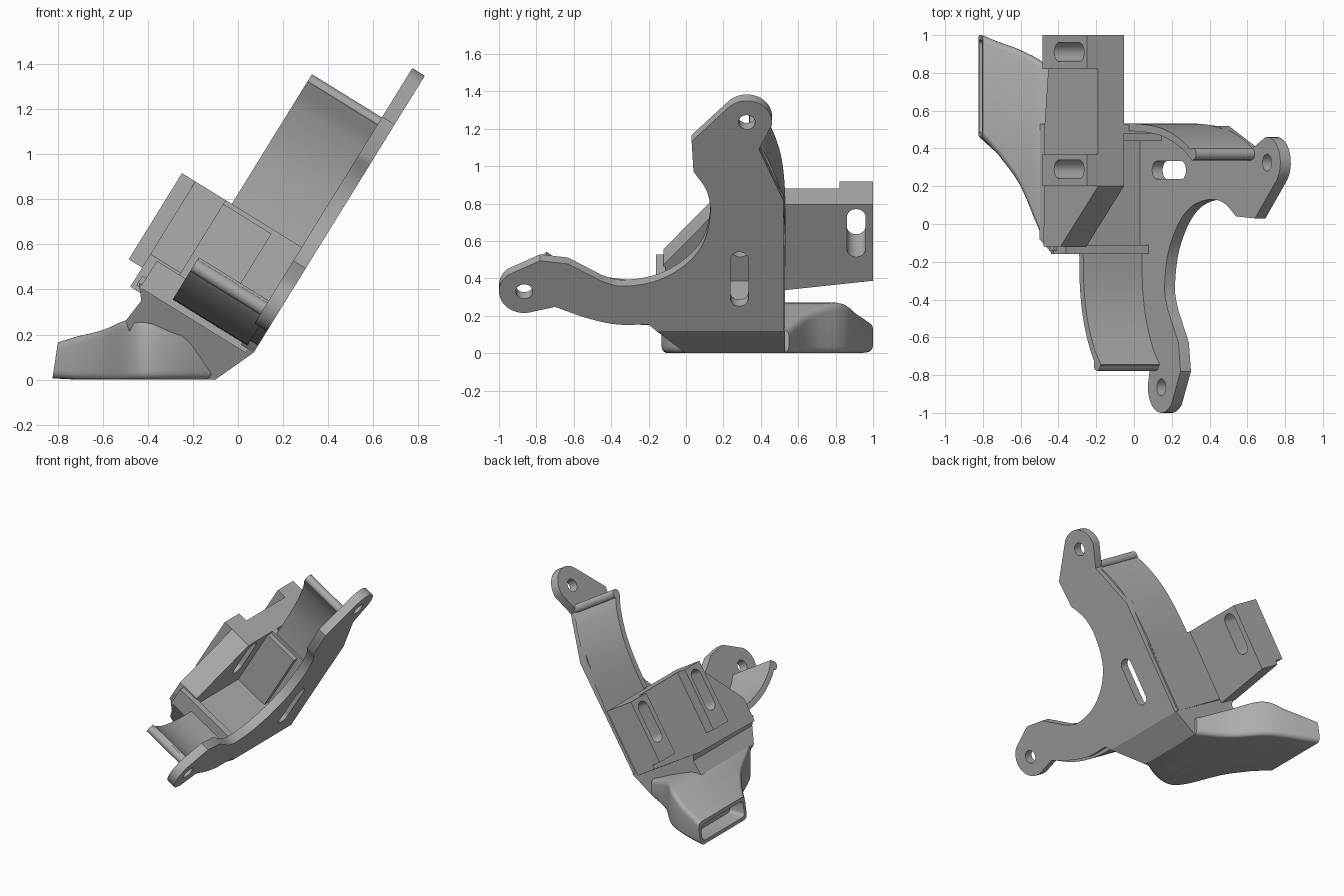
import bpy, bmesh, math
from mathutils import Vector

cube = bpy.data.objects.get("Cube")
if cube:
    bpy.data.objects.remove(cube, do_unlink=True)

grey = bpy.data.materials.new("plain grey")
grey.use_nodes = True
grey.diffuse_color = (0.42, 0.42, 0.42, 1)
grey.node_tree.nodes["Principled BSDF"].inputs["Base Color"].default_value = grey.diffuse_color

# Tilted frame: y across, v up the slope, w inward from the plate's outer face
ORIGIN = Vector((0.07, 0, 0.12))
UP = Vector((0.526, 0, 0.851))
IN = Vector((-0.851, 0, 0.526))


def tilt(y, v, w):
    return ORIGIN + UP * v + IN * w + Vector((0, y, 0))


def finish(name, bm):
    bmesh.ops.recalc_face_normals(bm, faces=bm.faces)
    mesh = bpy.data.meshes.new(name)
    bm.to_mesh(mesh)
    bm.free()
    ob = bpy.data.objects.new(name, mesh)
    bpy.context.collection.objects.link(ob)
    mesh.materials.append(grey)
    return ob


def loft(name, rings):
    bm = bmesh.new()
    loops = [[bm.verts.new(p) for p in ring] for ring in rings]
    n = len(loops[0])
    for a, b in zip(loops, loops[1:]):
        for i in range(n):
            bm.faces.new((a[i], a[(i + 1) % n], b[(i + 1) % n], b[i]))
    bm.faces.new(loops[0])
    bm.faces.new(loops[-1])
    return finish(name, bm)


def slab(name, outline, w0, w1):
    return loft(name, [[tilt(y, v, w) for y, v in outline] for w in (w0, w1)])


def box(name, y0, y1, v0, v1, w0, w1):
    return slab(name, [(y0, v0), (y1, v0), (y1, v1), (y0, v1)], w0, w1)


def arc(y, v, r, a0, a1, n=16):
    angles = [math.radians(a0 + (a1 - a0) * i / n) for i in range(n + 1)]
    return [(y + r * math.cos(a), v + r * math.sin(a)) for a in angles]


def spline(pts, n=6):
    pts = [Vector(p) for p in pts]
    ext = [2 * pts[0] - pts[1]] + pts + [2 * pts[-1] - pts[-2]]
    out = []
    for a, b, c, d in zip(ext, ext[1:], ext[2:], ext[3:]):
        for i in range(n):
            t = i / n
            out.append(0.5 * (2 * b + (c - a) * t + (2 * a - 5 * b + 4 * c - d) * t * t
                              + (3 * b - a - 3 * c + d) * t ** 3))
    return [tuple(p) for p in out + [pts[-1]]]


def stadium(y, v, half, r):
    return arc(y, v + half - r, r, 0, 180) + arc(y, v - half + r, r, 180, 360)


def cut(ob, outline):
    cutter = slab("cutter", outline, -0.2, 0.9)
    cutter.hide_render = True
    mod = ob.modifiers.new("cut", "BOOLEAN")
    mod.operation, mod.solver, mod.object = "DIFFERENCE", "EXACT", cutter
    bpy.context.view_layer.objects.active = ob
    bpy.ops.object.modifier_apply(modifier=mod.name)
    bpy.data.objects.remove(cutter, do_unlink=True)


def smooth(ob, angle=35):
    bpy.ops.object.select_all(action="DESELECT")
    ob.select_set(True)
    bpy.context.view_layer.objects.active = ob
    bpy.ops.object.shade_smooth_by_angle(angle=math.radians(angle))


# Mounting plate with two ears
upper_ear, lower_ear = (0.325, 1.31), (-0.865, 0.247)
outline = [(0.52, 0), (0.52, 0.82), (0.39, 1.14)]
outline += arc(*upper_ear, 0.135, -8, 140) + [(0.03, 1.19)]
outline += spline([(0.04, 1.0), (0.11, 0.88), (0.13, 0.74), (0.1, 0.57), (0.03, 0.45),
                   (-0.08, 0.355), (-0.2, 0.3), (-0.35, 0.28), (-0.45, 0.31)])
outline += [(-0.63, 0.42), (-0.78, 0.44)] + arc(*lower_ear, 0.135, 130, 280)
outline += spline([(-0.7, 0.15), (-0.53, 0.08), (-0.37, 0.04), (-0.2, 0.04)]) + [(-0.16, 0)]
plate = slab("mounting_plate", outline, 0, 0.065)
for ear in (upper_ear, lower_ear):
    cut(plate, arc(*ear, 0.045, 0, 345, 23))
cut(plate, stadium(0.285, 0.325, 0.17, 0.048))
smooth(plate)


# Curved bands with a rounded lip
def band(name, path, thick, lip):
    pts = [Vector(p) for p in spline(path)]
    inner = []
    for i, p in enumerate(pts):
        t = (pts[min(i + 1, len(pts) - 1)] - pts[max(i - 1, 0)]).normalized()
        inner.append(p + Vector((-t.y, t.x)) * thick)
    smooth(slab(name, [tuple(p) for p in pts + inner[::-1]], 0.04, 0.43))
    smooth(slab(name + "_lip", arc(*lip, 0.032, 0, 345, 23), 0.06, 0.43))


band("upper_band", [(0.53, 0.3), (0.53, 0.6), (0.505, 0.85), (0.44, 1.05), (0.37, 1.17)],
     0.04, (0.37, 1.155))
band("lower_band", [(-0.12, 0.01), (-0.35, 0.02), (-0.53, 0.06), (-0.68, 0.13), (-0.77, 0.2)],
     -0.04, (-0.745, 0.19))

# Mounting block with two slotted pads
slots = (0.91, 0.29)
block = slab("mounting_block", [(1, 0.03), (1, 0.51), (0.2, 0.51), (-0.12, 0.13),
                                (-0.12, -0.04), (0.52, -0.03)], 0.46, 0.62)
pads = [box("slot_pad", y0, y1, 0.06, 0.51, 0.61, 0.69) for y0, y1 in ((0.82, 1), (0.2, 0.37))]
for y in slots:
    cut(block, stadium(y, 0.33, 0.15, 0.05))
for pad, y in zip(pads, slots):
    cut(pad, stadium(y, 0.33, 0.15, 0.05))
for ob in [block] + pads:
    smooth(ob)

# Tray between plate and block
box("tray_back_wall", 0.48, 0.53, 0, 0.51, 0.03, 0.5)
box("tray_back_pad", 0.44, 0.49, 0.03, 0.49, 0.21, 0.47)
box("tray_front_wall", -0.16, -0.11, -0.02, 0.12, 0.03, 0.58)
box("tray_floor", -0.14, 0.5, -0.02, 0.03, 0.03, 0.6)

# Hopper under the tray, its front lower edge cut back
profile = [(0.07, 0.12), (-0.1, 0), (-0.4, 0), (-0.5, 0.26), (-0.43, 0.35), (-0.44, 0.43)]
hopper = loft("hopper", [[(x, 0 if z == 0 else -0.16 if x > -0.45 else -0.08, z) for x, z in profile],
                         [(x, 0.53, z) for x, z in profile]])


# Nozzle sweeping back to an open outlet
def section(x, y0, y1, z0, z1, r, lean=0):
    ring = []
    for cy, cz, a0 in ((y1 - r, z1 - r, 0), (y0 + r, z1 - r, 90),
                       (y0 + r, z0 + r, 180), (y1 - r, z0 + r, 270)):
        ring += [(x + lean * z, y, z) for y, z in arc(cy, cz, r, a0, a0 + 90, 4)]
    return ring


stations = spline([(-0.1, 0.0, 0.55, 0.13), (-0.3, -0.11, 0.67, 0.22), (-0.46, -0.1, 0.84, 0.27),
                   (-0.6, 0.2, 0.92, 0.22), (-0.72, 0.37, 0.965, 0.19)], 4)
rings = [section(x, y0, y1, 0, z1, 0.035) for x, y0, y1, z1 in stations]
rings += [section(-0.825, 0.46, 1, 0.005, 0.165, 0.035, 0.15),
          section(-0.825, 0.485, 0.975, 0.03, 0.14, 0.025, 0.15),
          section(-0.7, 0.485, 0.9, 0.03, 0.14, 0.025)]
smooth(loft("nozzle", rings))
